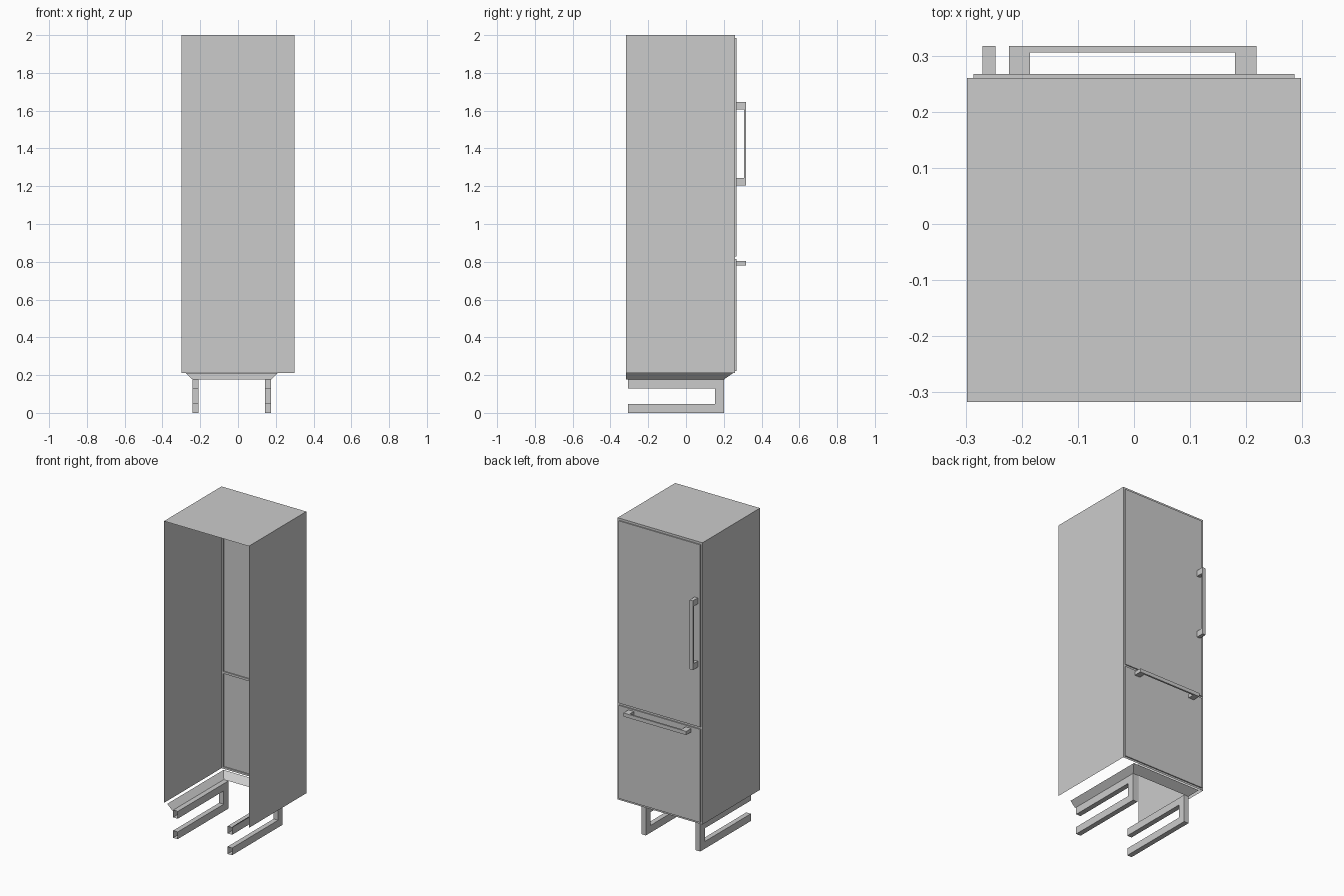
import bpy, bmesh
from mathutils import Vector

if "Cube" in bpy.data.objects:
    bpy.data.objects.remove(bpy.data.objects["Cube"])


def make(name, build):
    bm = bmesh.new()
    build(bm)
    bmesh.ops.remove_doubles(bm, verts=bm.verts, dist=1e-5)
    bmesh.ops.recalc_face_normals(bm, faces=bm.faces)
    me = bpy.data.meshes.new(name)
    bm.to_mesh(me)
    bm.free()
    ob = bpy.data.objects.new(name, me)
    bpy.context.collection.objects.link(ob)
    return ob


def face(bm, pts):
    bm.faces.new([bm.verts.new(p) for p in pts])


def extrude_profile(name, pts, place, a, b, skip=()):
    """Closed profile swept from a to b; place(u, v, w) maps to xyz, skip leaves edges open."""
    def build(bm):
        for w in (a, b):
            face(bm, [place(u, v, w) for u, v in pts])
        for i, (p, q) in enumerate(zip(pts, pts[1:] + pts[:1])):
            if i not in skip:
                face(bm, [place(*p, a), place(*q, a), place(*q, b), place(*p, b)])
    return make(name, build)


X, Y0, Y1, Z0, Z1 = 0.298, -0.317, 0.26, 0.21, 2.0
DOOR_X, DOOR_Y = 0.286, 0.267
DOORS = {"lower": (0.222, 0.814), "upper": (0.828, 1.986)}


# Cabinet shell: sides and top only, open at rear and underneath
def shell(bm):
    for x in (-X, X):
        face(bm, [(x, Y0, Z0), (x, Y1, Z0), (x, Y1, Z1), (x, Y0, Z1)])
    face(bm, [(-X, Y0, Z1), (X, Y0, Z1), (X, Y1, Z1), (-X, Y1, Z1)])


make("cabinet_shell", shell)


# Face frame around the two door openings
def frame(bm):
    xs = (-X, -DOOR_X, DOOR_X, X)
    zs = (Z0, *DOORS["lower"], *DOORS["upper"], Z1)
    for i in range(3):
        for j in range(5):
            if i == 1 and j in (1, 3):
                continue
            face(bm, [(xs[i], Y1, zs[j]), (xs[i + 1], Y1, zs[j]),
                      (xs[i + 1], Y1, zs[j + 1]), (xs[i], Y1, zs[j + 1])])


make("face_frame", frame)

# Raised door panels, hollow on the inside
for name, (lo, hi) in DOORS.items():
    def panel(bm):
        c = [(-DOOR_X, lo), (DOOR_X, lo), (DOOR_X, hi), (-DOOR_X, hi)]
        face(bm, [(x, DOOR_Y, z) for x, z in c])
        for p, q in zip(c, c[1:] + c[:1]):
            face(bm, [(p[0], Y1, p[1]), (q[0], Y1, q[1]),
                      (q[0], DOOR_Y, q[1]), (p[0], DOOR_Y, p[1])])
    make(name + "_door", panel)


# Bracket handles
def handle_profile(a, b, foot=0.038):
    y0, y1, y2 = DOOR_Y, 0.306, 0.317
    return [(a, y0), (a, y2), (b, y2), (b, y0),
            (b - foot, y0), (b - foot, y1), (a + foot, y1), (a + foot, y0)]


extrude_profile("upper_door_handle", handle_profile(1.205, 1.645),
                lambda u, v, w: (w, v, u), -0.27, -0.247)
extrude_profile("lower_door_handle", handle_profile(-0.223, 0.218),
                lambda u, v, w: (u, v, w), 0.78, 0.803)

# Sloped skirt under the cabinet, open at the rear
LEG_L, LEG_R, LEG_F, LEG_TOP = -0.24, 0.174, 0.2, 0.176


def skirt(bm):
    d = 0.035
    top = [(LEG_L - d, Y0), (LEG_L - d, 0.248), (LEG_R + d, 0.248), (LEG_R + d, Y0)]
    low = [(LEG_L, Y0), (LEG_L, LEG_F), (LEG_R, LEG_F), (LEG_R, Y0)]
    for i in range(3):
        face(bm, [(*top[i], Z0), (*top[i + 1], Z0),
                  (*low[i + 1], LEG_TOP), (*low[i], LEG_TOP)])


make("base_skirt", skirt)

# C-shaped sled legs with open rear ends
t, r = 0.046, -0.308
leg = [(r, 0), (LEG_F, 0), (LEG_F, LEG_TOP), (r, LEG_TOP),
       (r, LEG_TOP - t), (LEG_F - t, LEG_TOP - t), (LEG_F - t, t), (r, t)]
for name, a in (("left_leg", LEG_L), ("right_leg", LEG_R - 0.032)):
    extrude_profile(name, leg, lambda u, v, w: (w, u, v), a, a + 0.032, skip=(3, 7))
